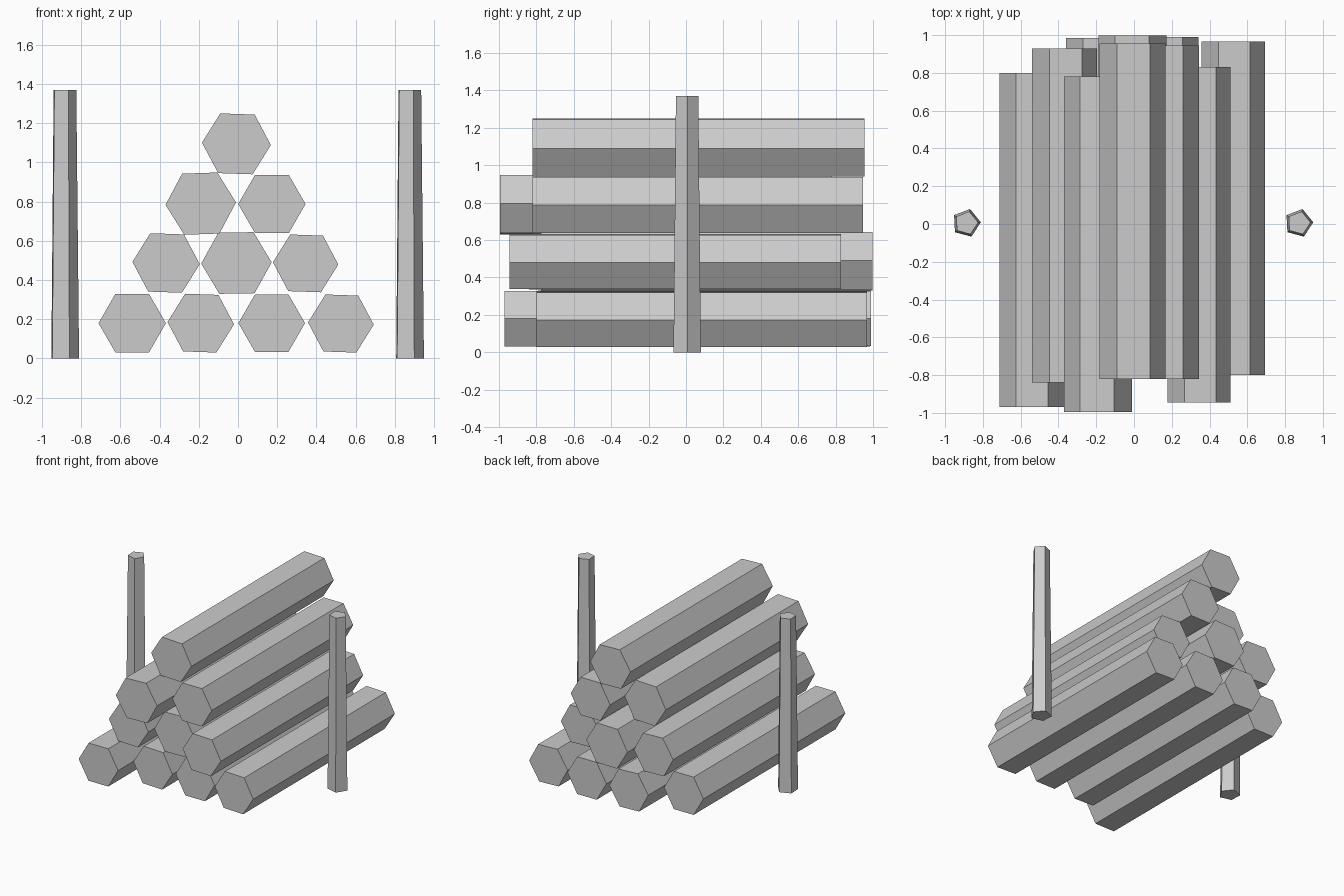
import bpy, bmesh, math
from mathutils import Matrix, Vector

if "Cube" in bpy.data.objects:
    bpy.data.objects.remove(bpy.data.objects["Cube"])

grey = bpy.data.materials.new("plain grey")
grey.diffuse_color = (0.6, 0.6, 0.6, 1)
grey.use_nodes = True
grey.node_tree.nodes["Principled BSDF"].inputs["Base Color"].default_value = grey.diffuse_color


def prism(name, sides, start, end, r0, r1, u, v, turn=0.0):
    """Flat-shaded prism from start to end; u, v span its cross-section."""
    bm = bmesh.new()
    rings = []
    for c, r in ((start, r0), (end, r1)):
        ring = []
        for i in range(sides):
            a = 2 * math.pi * i / sides + math.radians(turn)
            ring.append(bm.verts.new(Vector(c) + r * (math.cos(a) * Vector(u) + math.sin(a) * Vector(v))))
        rings.append(ring)
    lo, hi = rings
    bm.faces.new(lo)
    bm.faces.new(hi)
    for i in range(sides):
        j = (i + 1) % sides
        bm.faces.new((lo[i], lo[j], hi[j], hi[i]))
    bmesh.ops.recalc_face_normals(bm, faces=bm.faces)
    me = bpy.data.meshes.new(name)
    bm.to_mesh(me)
    bm.free()
    me.materials.append(grey)
    ob = bpy.data.objects.new(name, me)
    bpy.context.collection.objects.link(ob)
    return ob


X, Y, Z = (1, 0, 0), (0, 1, 0), (0, 0, 1)

# stacked logs: x, z, front y, back y, radius, roll in degrees
logs = [
    (-0.54, 0.18, -0.97, 0.80, 0.172, 0),
    (-0.19, 0.18, -0.79, 0.985, 0.17, -2),
    (0.172, 0.18, -0.78, 0.99, 0.17, 0),
    (0.525, 0.178, -0.80, 0.967, 0.168, -2),
    (-0.367, 0.487, -0.84, 0.93, 0.172, -2),
    (-0.008, 0.487, -0.775, 0.998, 0.18, 1),
    (0.345, 0.485, -0.945, 0.83, 0.167, -2),
    (-0.19, 0.79, -0.995, 0.78, 0.18, 2),
    (0.173, 0.788, -0.82, 0.945, 0.172, 0),
    (-0.008, 1.095, -0.82, 0.955, 0.176, -2),
]
for i, (x, z, y0, y1, r, roll) in enumerate(logs):
    prism(f"log_{i + 1}", 6, (x, y0, z), (x, y1, z), r, r, X, Z, roll)

# upright stakes on both sides, slightly tapered
for name, x in (("left_stake", -0.888), ("right_stake", 0.872)):
    prism(name, 5, (x, 0.005, 0), (x, 0.005, 1.37), 0.077, 0.063, X, Y, 3)
